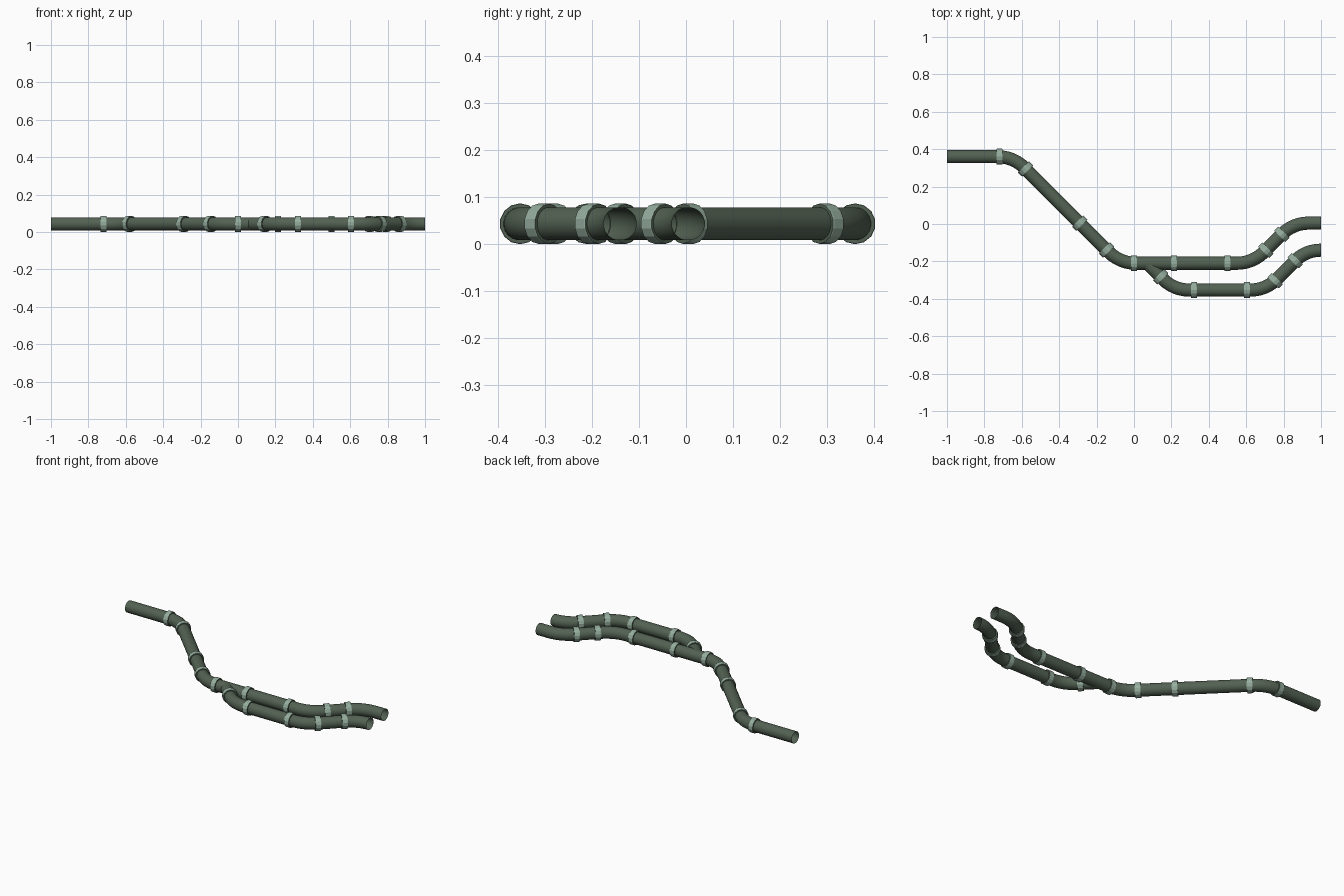
import bpy, bmesh, math
from mathutils import Vector

if "Cube" in bpy.data.objects:
    bpy.data.objects.remove(bpy.data.objects["Cube"], do_unlink=True)

PIPE_R, COLLAR_R, Z = 0.0355, 0.0435, 0.0435


def material(name, color):
    m = bpy.data.materials.new(name)
    m.use_nodes = True
    m.diffuse_color = (*color, 1)
    m.node_tree.nodes["Principled BSDF"].inputs["Base Color"].default_value = (*color, 1)
    return m


green = material("dark green paint", (0.085, 0.12, 0.085))
pale = material("pale green metal", (0.30, 0.42, 0.34))


def sweep(name, stations, sides, mats, closed=False):
    """Loft rings around stations (centre, direction, radius) lying flat in plan."""
    bm = bmesh.new()
    rings = []
    for c, d, r in stations:
        side = Vector((-d.y, d.x, 0))
        rings.append([bm.verts.new(c + r * (side * math.cos(a) + Vector((0, 0, math.sin(a)))))
                      for a in (2 * math.pi * (i + 0.5) / sides for i in range(sides))])
    pairs = list(zip(rings, rings[1:]))
    if closed:
        pairs.append((rings[-1], rings[0]))
    for k, (a, b) in enumerate(pairs):
        for i in range(sides):
            j = (i + 1) % sides
            f = bm.faces.new((a[i], a[j], b[j], b[i]))
            f.material_index = k % len(mats)
    bmesh.ops.recalc_face_normals(bm, faces=bm.faces)
    me = bpy.data.meshes.new(name)
    bm.to_mesh(me)
    bm.free()
    for m in mats:
        me.materials.append(m)
    ob = bpy.data.objects.new(name, me)
    bpy.context.collection.objects.link(ob)
    return ob


def pipe(name, corners, bend, steps=6):
    """Open-ended tube through the corners, each rounded to a circular elbow."""
    pts = [Vector((x, y, Z)) for x, y in corners]
    stations = [(pts[0], (pts[1] - pts[0]).normalized(), PIPE_R)]
    for p, c, n in zip(pts, pts[1:], pts[2:]):
        d0, d1 = (c - p).normalized(), (n - c).normalized()
        turn = d0.angle(d1)
        radius = bend / math.tan(turn / 2)
        inward = (d1 - d0 * d0.dot(d1)).normalized()
        start = c - d0 * bend
        for s in range(steps + 1):
            a = turn * s / steps
            stations.append((start + radius * (d0 * math.sin(a) + inward * (1 - math.cos(a))),
                             d0 * math.cos(a) + inward * math.sin(a), PIPE_R))
    stations.append((pts[-1], (pts[-1] - pts[-2]).normalized(), PIPE_R))
    ob = sweep(name, stations, 20, [green])
    bpy.context.view_layer.objects.active = ob
    ob.select_set(True)
    bpy.ops.object.shade_smooth_by_angle(angle=math.radians(40))
    ob.select_set(False)


def collar(name, x, y, heading, half=0.016):
    """Pale faceted band with green shoulders, turned along the pipe."""
    a = math.radians(heading)
    d, c = Vector((math.cos(a), math.sin(a), 0)), Vector((x, y, Z))
    ring = [(-half, PIPE_R - 0.002), (-half, COLLAR_R - 0.001), (-half + 0.003, COLLAR_R),
            (half - 0.003, COLLAR_R), (half, COLLAR_R - 0.001), (half, PIPE_R - 0.002)]
    ob = sweep(name, [(c + d * t, d, r) for t, r in ring], 14, [green, pale, pale, pale, green])
    return ob


# Pipe runs
pipe("main_pipe", [(-1, 0.36), (-0.645, 0.36), (-0.075, -0.21), (0.635, -0.21),
                   (0.85, 0.005), (1, 0.005)], 0.085)
pipe("branch_pipe", [(0.07, -0.21), (0.213, -0.353), (0.705, -0.353),
                     (0.918, -0.14), (1, -0.14)], 0.08)

# Joint collars: x, y, heading in degrees
main_joints = [(-0.72, 0.36, 0), (-0.58, 0.295, -45), (-0.29, 0.005, -45), (-0.146, -0.139, -45),
               (0, -0.21, 0), (0.215, -0.21, 0), (0.5, -0.21, 0), (0.705, -0.14, 45), (0.79, -0.055, 45)]
branch_joints = [(0.143, -0.283, -45), (0.322, -0.353, 0), (0.605, -0.353, 0),
                 (0.755, -0.303, 45), (0.862, -0.196, 45)]
for label, joints in (("main", main_joints), ("branch", branch_joints)):
    for i, joint in enumerate(joints, 1):
        collar(f"{label}_collar_{i}", *joint)
